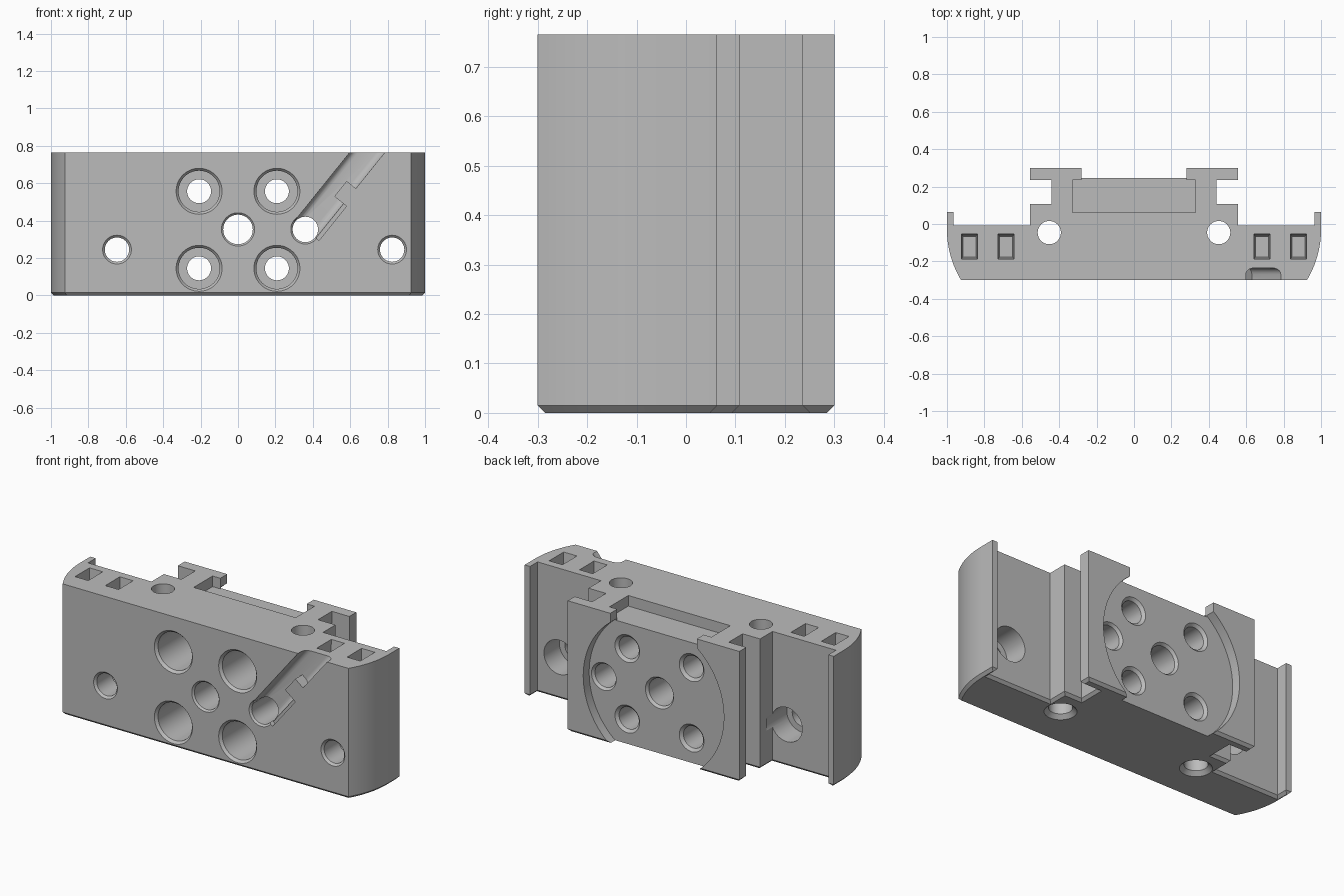
import bpy, bmesh, math
from mathutils import Matrix, Vector

if "Cube" in bpy.data.objects:
    bpy.data.objects.remove(bpy.data.objects["Cube"], do_unlink=True)

H, FRONT, BACK, PLATE, DISC = 0.765, -0.30, 0.30, -0.007, 0.245
MID = 0.353          # height of the round recess centre

grey = bpy.data.materials.new("mid_grey")
grey.use_nodes = True
grey.diffuse_color = (0.5, 0.5, 0.5, 1)
grey.node_tree.nodes["Principled BSDF"].inputs["Base Color"].default_value = (0.5, 0.5, 0.5, 1)


def finish(name, bm):
    bmesh.ops.recalc_face_normals(bm, faces=bm.faces)
    mesh = bpy.data.meshes.new(name)
    bm.to_mesh(mesh)
    bm.free()
    mesh.materials.append(grey)
    ob = bpy.data.objects.new(name, mesh)
    bpy.context.collection.objects.link(ob)
    return ob


def box(name, lo, hi, matrix=None, taper=1.0):
    lo, hi = Vector(lo), Vector(hi)
    bm = bmesh.new()
    bmesh.ops.create_cube(bm, size=1)
    for v in bm.verts:
        if v.co.z < 0:
            v.co.x *= taper
            v.co.y *= taper
        v.co = (lo + hi) / 2 + Vector(a * b for a, b in zip(v.co, hi - lo))
    if matrix:
        bm.transform(matrix)
    return finish(name, bm)


def turned(name, x, other, steps, axis="Y", sides=48):
    """Solid of revolution along y or z from (position, radius) steps."""
    bm = bmesh.new()
    rings = []
    for t, r in steps:
        ring = []
        for i in range(sides):
            a = math.tau * i / sides
            u, w = x + r * math.cos(a), other + r * math.sin(a)
            ring.append(bm.verts.new((u, t, w) if axis == "Y" else (u, w, t)))
        rings.append(ring)
    for a, b in zip(rings, rings[1:]):
        for i in range(sides):
            j = (i + 1) % sides
            bm.faces.new((a[i], a[j], b[j], b[i]))
    bm.faces.new(rings[0])
    bm.faces.new(rings[-1])
    return finish(name, bm)


def cut(cutter):
    cutter.hide_render = True
    mod = body.modifiers.new("cut", "BOOLEAN")
    mod.operation, mod.solver, mod.object = "DIFFERENCE", "EXACT", cutter
    bpy.context.view_layer.objects.active = body
    bpy.ops.object.modifier_apply(modifier=mod.name)
    bpy.data.objects.remove(cutter, do_unlink=True)


# Body: half outline mirrored, extruded upwards, bottom rim chamfered
half = []
R, cy = 0.52, -0.03
for i in range(13):
    a = math.asin((FRONT - cy) / R) * (1 - i / 12)
    half.append((1 - R + R * math.cos(a), cy + R * math.sin(a)))
half += [(1, 0.063), (0.965, 0.063), (0.965, PLATE), (0.555, PLATE), (0.555, 0.108),
         (0.442, 0.108), (0.442, 0.236), (0.555, 0.236), (0.555, BACK)]
outline = half + [(-x, y) for x, y in reversed(half)]
bm = bmesh.new()
base = bm.faces.new([bm.verts.new((x, y, 0)) for x, y in outline])
up = bmesh.ops.extrude_face_region(bm, geom=[base])
bmesh.ops.translate(bm, vec=(0, 0, H), verts=[v for v in up["geom"] if isinstance(v, bmesh.types.BMVert)])
rim = [e for e in bm.edges if all(v.co.z < 0.001 for v in e.verts)]
bmesh.ops.bevel(bm, geom=rim, offset=0.015, segments=1, affect="EDGES")
body = finish("mounting_block", bm)

# Round recess in the back and the notch above it
cut(turned("round_recess", 0, MID, [(DISC, 0.455), (0.4, 0.455)], sides=96))
cut(box("top_pocket", (-0.33, 0.062, 0.703), (0.33, 0.236, 0.9)))
cut(box("top_notch", (-0.28, 0.2, 0.703), (0.28, 0.4, 0.9)))

# Counterbored screw holes
for x in (-0.208, 0.208):
    for z in (0.145, 0.557):
        cut(turned("screw_hole", x, z, [(-0.4, 0.123), (FRONT, 0.123), (-0.285, 0.11), (-0.04, 0.11),
                                        (-0.04, 0.064), (0.23, 0.064), (DISC, 0.08), (0.27, 0.08)]))

# Centre hole and the hole at the foot of the channel
for x, r in ((0, 0.079), (0.36, 0.068)):
    cut(turned("plain_hole", x, MID, [(-0.4, r + 0.01), (FRONT, r + 0.01), (-0.29, r),
                                      (0.23, r), (DISC, r + 0.012), (0.27, r + 0.012)]))

# Side holes, widened from the back
for x in (-0.647, 0.824):
    cut(turned("side_hole", x, 0.245, [(-0.4, 0.077), (FRONT, 0.077), (-0.288, 0.065), (-0.15, 0.065),
                                       (-0.15, 0.1), (0.05, 0.1)]))

# Vertical holes and the tapered pockets on top
for s in (-1, 1):
    cut(turned("vertical_hole", s * 0.453, -0.046,
               [(-0.1, 0.085), (0, 0.085), (0.022, 0.062), (0.9, 0.062)], axis="Z"))
    for x in (0.684, 0.88):
        cut(box("slot", (s * x - 0.044, -0.19, H - 0.12), (s * x + 0.044, -0.052, H + 0.02), taper=0.8))

# Slanted channel on the front, with a tab standing in it
slant = Matrix.Translation((0.36, 0, MID)) @ Matrix.Rotation(math.atan2(0.33, 0.41), 4, "Y")
channel = box("channel", (-0.073, -0.45, 0), (0.073, -0.235, 0.75), slant)
bm = bmesh.new()
bm.from_mesh(channel.data)
long_edges = [e for e in bm.edges if e.calc_length() > 0.7 and all(v.co.y > -0.3 for v in e.verts)]
bmesh.ops.bevel(bm, geom=long_edges, offset=0.035, segments=5, profile=0.5, affect="EDGES")
bm.to_mesh(channel.data)
bm.free()
cut(channel)
cut(box("channel_side", (0.05, -0.4, 0), (0.094, -0.27, 0.235), slant))
tab = box("channel_tab", (0.01, FRONT, 0.235), (0.078, -0.22, 0.34), slant)

# Smooth the round walls, keep the edges sharp
bpy.ops.object.select_all(action="DESELECT")
body.select_set(True)
bpy.context.view_layer.objects.active = body
bpy.ops.object.shade_smooth_by_angle(angle=math.radians(25))
